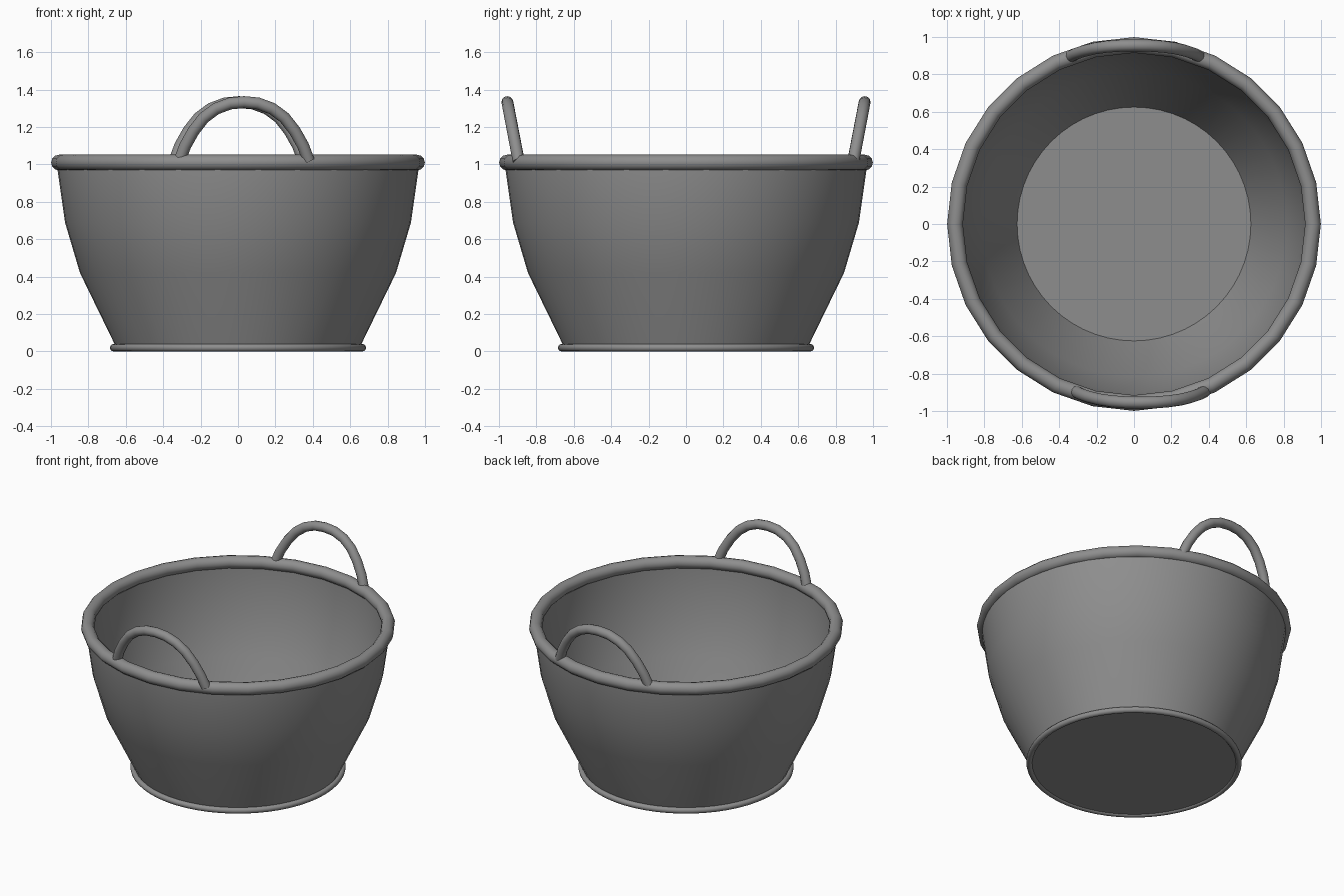
import bpy, math
from mathutils import Vector

if "Cube" in bpy.data.objects:
    bpy.data.objects.remove(bpy.data.objects["Cube"])

grey = bpy.data.materials.new("mid_grey")
grey.diffuse_color = (0.27, 0.27, 0.27, 1)
grey.use_nodes = True
grey.node_tree.nodes["Principled BSDF"].inputs["Base Color"].default_value = grey.diffuse_color


def finish(obj, angle):
    obj.data.materials.append(grey)
    bpy.ops.object.select_all(action='DESELECT')
    obj.select_set(True)
    bpy.context.view_layer.objects.active = obj
    bpy.ops.object.shade_smooth_by_angle(angle=math.radians(angle))


def make(name, verts, faces, angle=50):
    mesh = bpy.data.meshes.new(name)
    mesh.from_pydata(verts, [], faces)
    obj = bpy.data.objects.new(name, mesh)
    bpy.context.collection.objects.link(obj)
    finish(obj, angle)


def lathe(name, profile, sides):
    verts, faces = [], []
    n = len(profile)
    for i in range(sides):
        a = 2 * math.pi * i / sides
        verts += [(r * math.cos(a), r * math.sin(a), z) for r, z in profile]
    for i in range(sides):
        p, q = i * n, (i + 1) % sides * n
        faces += [(p + j, q + j, q + j + 1, p + j + 1) for j in range(n - 1)]
    # underside and inner floor
    faces.append([i * n for i in reversed(range(sides))])
    faces.append([i * n + n - 1 for i in range(sides)])
    make(name, verts, faces)


def tube(name, path, radius, sides=12):
    verts, faces = [], []
    n = len(path)
    for i, p in enumerate(path):
        t = (path[min(i + 1, n - 1)] - path[max(i - 1, 0)]).normalized()
        u = Vector((0, 1, 0))
        u = (u - t * u.dot(t)).normalized()
        v = t.cross(u)
        for k in range(sides):
            a = 2 * math.pi * k / sides
            verts.append(p + radius * (math.cos(a) * u + math.sin(a) * v))
    for i in range(n - 1):
        for k in range(sides):
            m = (k + 1) % sides
            faces.append((i * sides + k, i * sides + m,
                          (i + 1) * sides + m, (i + 1) * sides + k))
    faces.append(list(reversed(range(sides))))
    faces.append([(n - 1) * sides + k for k in range(sides)])
    make(name, verts, faces)


def ring(name, major, minor, z, sides):
    bpy.ops.mesh.primitive_torus_add(major_radius=major, minor_radius=minor,
                                     major_segments=sides, minor_segments=12,
                                     location=(0, 0, z))
    obj = bpy.context.object
    obj.name = name
    finish(obj, 50)


# Hollow body: outside going up, inside coming down
lathe("basket_body", [(0.65, 0.01), (0.66, 0.04), (0.845, 0.42), (0.925, 0.69),
                      (0.965, 0.97), (0.965, 1.01), (0.935, 1.01), (0.935, 0.97),
                      (0.898, 0.69), (0.815, 0.42), (0.625, 0.03)], 56)

# Rolled rim and foot ring
ring("rim", 0.957, 0.042, 1.01, 28)
ring("foot_ring", 0.665, 0.02, 0.02, 56)

# Two arched handles leaning slightly outward
half = [(0.345, 1.02), (0.315, 1.10), (0.27, 1.18), (0.215, 1.25),
        (0.15, 1.298), (0.075, 1.326)]
arch = [(-x, z) for x, z in half] + [(0, 1.333)] + [(x, z) for x, z in reversed(half)]
for name, side, shift in (("front_handle", -1, 0.033), ("back_handle", 1, 0.006)):
    path = [Vector((x + shift, side * (0.895 + 0.06 * (z - 1.02) / 0.313), z))
            for x, z in arch]
    tube(name, path, 0.032)
